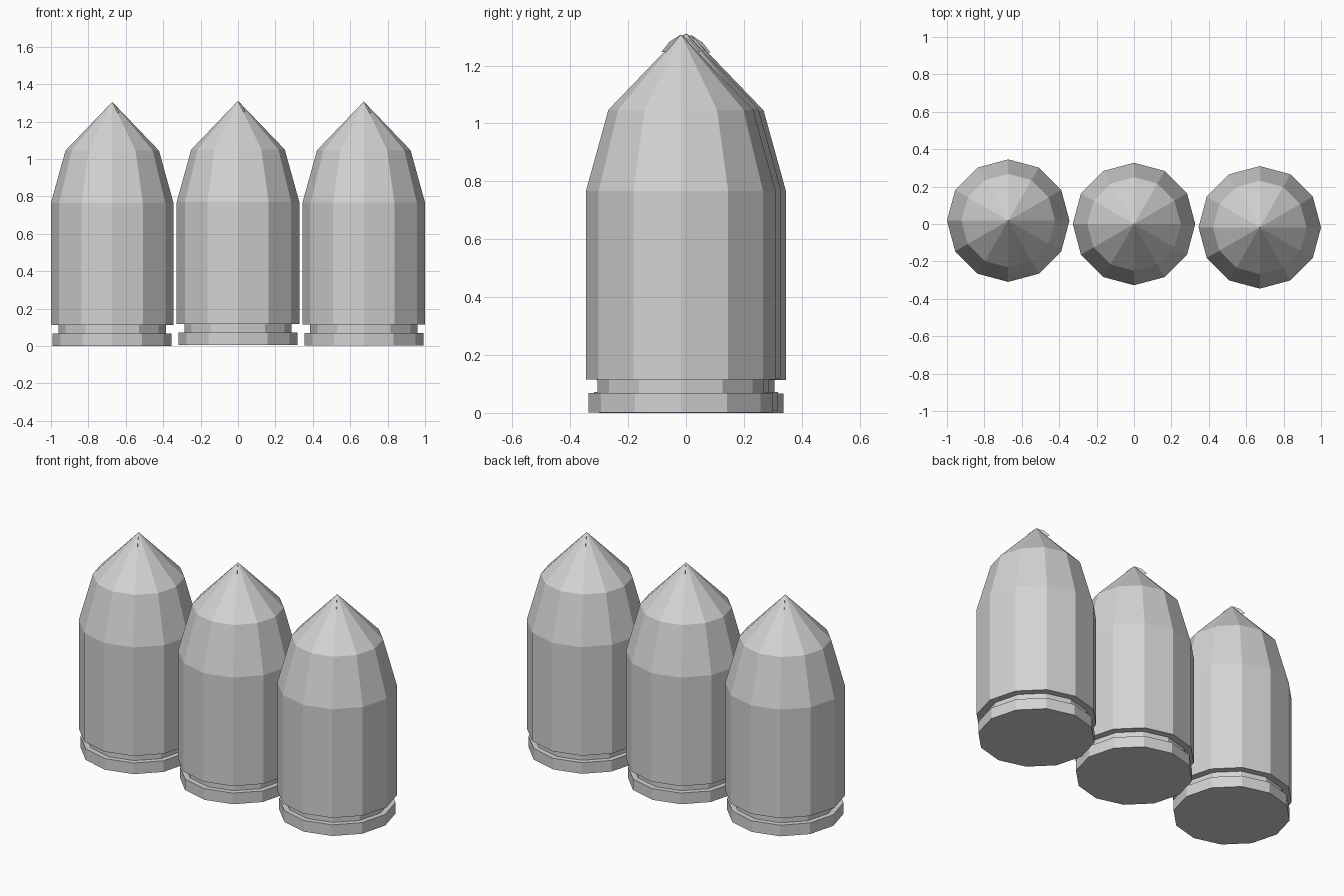
import bpy
import bmesh
from math import cos, sin, pi

cube = bpy.data.objects.get("Cube")
if cube:
    bpy.data.objects.remove(cube, do_unlink=True)

SIDES = 12
TIP = 1.305
# (radius, height) from base rim up to the shoulder of the nose
PROFILE = [(0.318, 0.0), (0.318, 0.067), (0.287, 0.067), (0.287, 0.113),
           (0.3275, 0.113), (0.3275, 0.765), (0.25, 1.045)]
# Half outline of the small crest across the tip
CREST = [(0.077, 1.245), (0.045, 1.28)]

grey = bpy.data.materials.new("plain_grey")
grey.use_nodes = True
colour = (0.65, 0.65, 0.65, 1)
grey.diffuse_color = colour
grey.node_tree.nodes["Principled BSDF"].inputs["Base Color"].default_value = colour


def finish(bm, name, location):
    mesh = bpy.data.meshes.new(name)
    bm.to_mesh(mesh)
    bm.free()
    mesh.materials.append(grey)
    obj = bpy.data.objects.new(name, mesh)
    obj.location = location
    bpy.context.collection.objects.link(obj)
    return obj


def make_shell(name, location):
    """Faceted body turned from the profile, closed by a pointed nose."""
    bm = bmesh.new()
    rings = []
    for r, z in PROFILE:
        angles = [2 * pi * i / SIDES for i in range(SIDES)]
        rings.append([bm.verts.new((r * cos(a), r * sin(a), z)) for a in angles])
    apex = bm.verts.new((0, 0, TIP))
    bm.faces.new(rings[0][::-1])
    for i in range(SIDES):
        j = (i + 1) % SIDES
        for low, high in zip(rings, rings[1:]):
            bm.faces.new((low[i], low[j], high[j], high[i]))
        bm.faces.new((rings[-1][i], rings[-1][j], apex))
    bmesh.ops.recalc_face_normals(bm, faces=bm.faces)
    return finish(bm, name, location)


def make_crest(name, location):
    """Thin upright blade running diagonally over the point."""
    bm = bmesh.new()
    outline = CREST + [(0, TIP)] + [(-r, z) for r, z in reversed(CREST)]
    a = -pi / 3
    bm.faces.new([bm.verts.new((r * cos(a), r * sin(a), z)) for r, z in outline])
    return finish(bm, name, location)


# Row of three, slightly staggered
for side, x, y, z in (("right", -0.6725, 0.018, 0.0),
                      ("middle", 0, 0, 0.006),
                      ("left", 0.6725, -0.018, 0.002)):
    make_shell(side + "_shell", (x, y, z))
    make_crest(side + "_tip_crest", (x, y, z))
